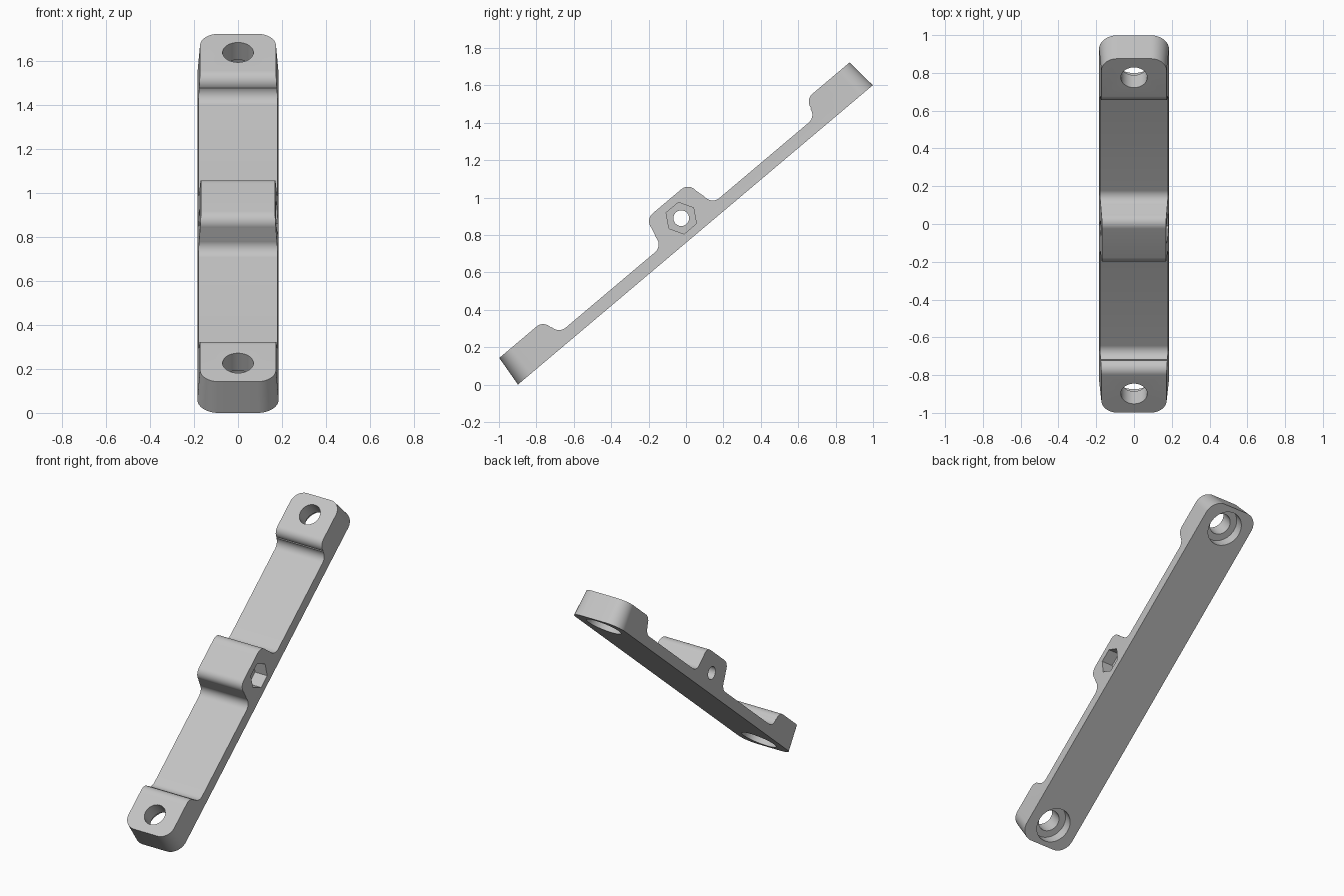
import bpy, bmesh, math
from mathutils import Matrix

old = bpy.data.objects.get("Cube")
if old:
    bpy.data.objects.remove(old, do_unlink=True)

grey = bpy.data.materials.new("light_grey")
grey.use_nodes = True
colour = (0.55, 0.55, 0.55, 1)
grey.diffuse_color = colour
grey.node_tree.nodes["Principled BSDF"].inputs["Base Color"].default_value = colour

HALF_LEN, HALF_WID = 1.241, 0.185
PAD_TOP, BUMP_TOP, STRAP_TOP = 0.173, 0.235, 0.068
HOLE_U = 1.095


def arc(cx, cy, r, start, end, steps=12):
    """Points on an arc, angles in degrees."""
    angles = [math.radians(start + (end - start) * i / steps) for i in range(steps + 1)]
    return [(cx + r * math.cos(a), cy + r * math.sin(a)) for a in angles]


def loft(name, bottom, top):
    """Closed solid between two loops with equal point counts."""
    bm = bmesh.new()
    a = [bm.verts.new(p) for p in bottom]
    b = [bm.verts.new(p) for p in top]
    n = len(a)
    bm.faces.new(a[::-1])
    bm.faces.new(b)
    for i in range(n):
        j = (i + 1) % n
        bm.faces.new((a[i], a[j], b[j], b[i]))
    bmesh.ops.recalc_face_normals(bm, faces=bm.faces)
    mesh = bpy.data.meshes.new(name)
    bm.to_mesh(mesh)
    bm.free()
    mesh.materials.append(grey)
    obj = bpy.data.objects.new(name, mesh)
    bpy.context.collection.objects.link(obj)
    return obj


def rounded_rect(hx, hy, r, z):
    pts = []
    for sx, sy, start in ((1, 1, 0), (-1, 1, 90), (-1, -1, 180), (1, -1, 270)):
        pts += arc(sx * (hx - r), sy * (hy - r), r, start, start + 90)
    return [(x, y, z) for x, y in pts]


def cylinder_z(name, y, r, z0, z1):
    ring = arc(0, y, r, 0, 360, 48)[:-1]
    return loft(name, [(x, v, z0) for x, v in ring], [(x, v, z1) for x, v in ring])


def prism_x(name, outline, x0, x1):
    return loft(name, [(x0, y, z) for y, z in outline], [(x1, y, z) for y, z in outline])


def combine(target, tool, operation):
    mod = target.modifiers.new(operation.lower(), 'BOOLEAN')
    mod.operation, mod.solver, mod.object = operation, 'EXACT', tool
    bpy.ops.object.select_all(action='DESELECT')
    bpy.context.view_layer.objects.active = target
    target.select_set(True)
    bpy.ops.object.modifier_apply(modifier=mod.name)
    bpy.data.objects.remove(tool, do_unlink=True)


# Drafted bar with rounded corners
bar_height = 0.3
bar = loft("bracket_bar",
           rounded_rect(HALF_WID, HALF_LEN, 0.095, 0),
           rounded_rect(HALF_WID - 0.07 * bar_height, HALF_LEN - 0.09 * bar_height, 0.075, bar_height))

# Side profile: centre boss, thin strap, end pad, then mirrored
R = 0.055
half = (arc(0.10, BUMP_TOP - R, R, 90, 0)
        + arc(0.225, STRAP_TOP + R, R, 180, 270)
        + arc(0.85, STRAP_TOP + R, R, 270, 355)
        + arc(0.965, PAD_TOP - R, R, 180, 90)
        + [(1.4, PAD_TOP), (1.4, -0.1)])
outline = half + [(-u, w) for u, w in reversed(half)]
combine(bar, prism_x("profile_cutter", outline, -0.4, 0.4), 'INTERSECT')

# Bolt holes with counterbores underneath
for side in (-1, 1):
    combine(bar, cylinder_z("bolt_cutter", side * HOLE_U, 0.07, -0.1, 0.4), 'DIFFERENCE')
    combine(bar, cylinder_z("bore_cutter", side * HOLE_U, 0.115, -0.1, 0.07), 'DIFFERENCE')

# Cross hole through the boss, with a hexagonal nut pocket on the left
pin = arc(0, 0.117, 0.042, 0, 360, 40)[:-1]
nut = arc(0, 0.117, 0.086, 0, 360, 6)[:-1]
combine(bar, prism_x("pin_cutter", pin, -0.4, 0.4), 'DIFFERENCE')
combine(bar, prism_x("nut_cutter", nut, 0.09, 0.4), 'DIFFERENCE')

# Tilt the finished bracket into place
tilt = math.radians(40.15)
bar.data.transform(Matrix.Translation((0, 0.05, HALF_LEN * math.sin(tilt)))
                   @ Matrix.Rotation(tilt, 4, 'X'))
bpy.ops.object.select_all(action='DESELECT')
bar.select_set(True)
bpy.context.view_layer.objects.active = bar
bpy.ops.object.shade_smooth_by_angle(angle=math.radians(30))
